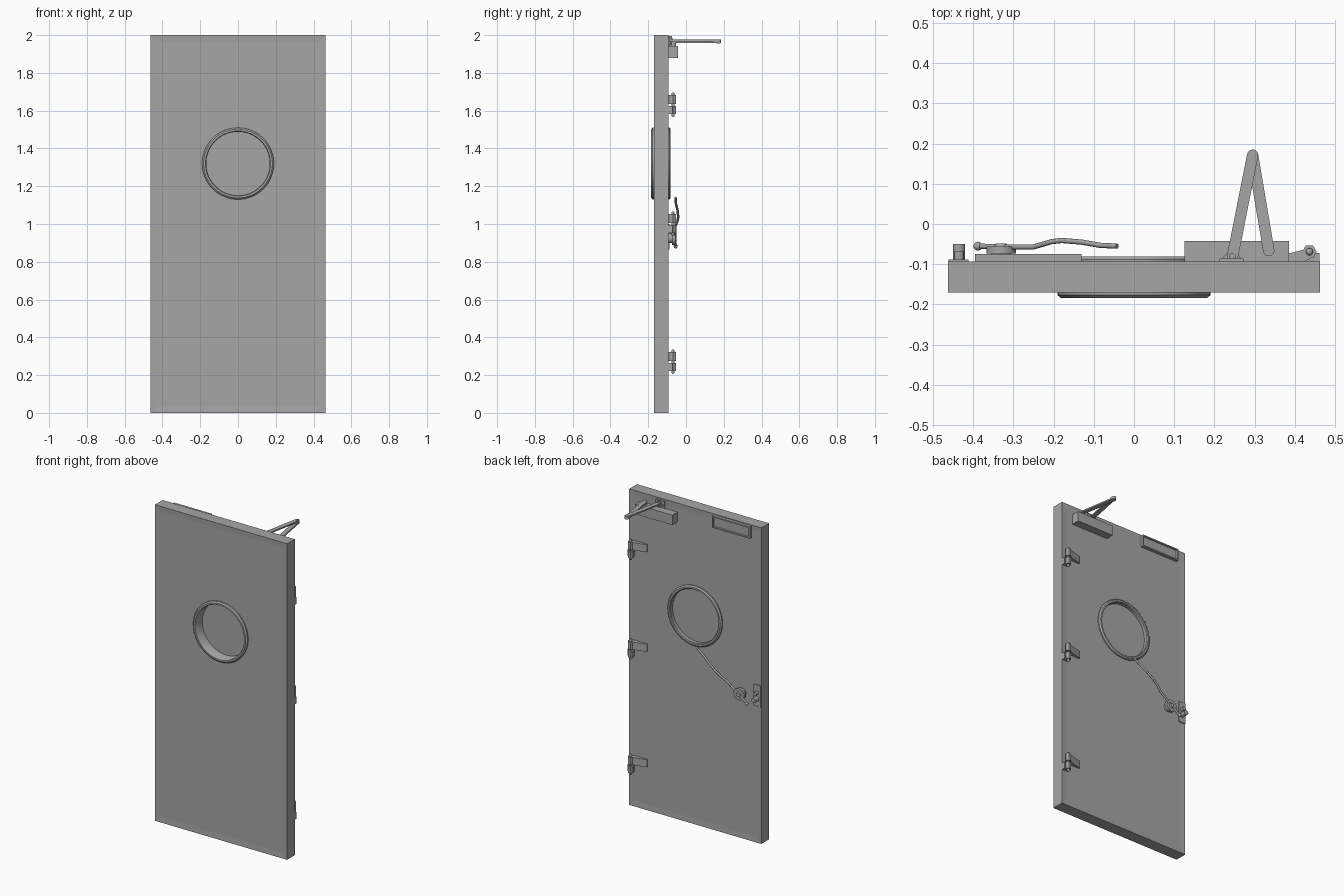
import bpy, bmesh, math
from mathutils import Vector, Matrix

if "Cube" in bpy.data.objects:
    bpy.data.objects.remove(bpy.data.objects["Cube"])

grey = bpy.data.materials.new("steel grey")
grey.diffuse_color = (0.38, 0.38, 0.38, 1)
grey.use_nodes = True
grey.node_tree.nodes["Principled BSDF"].inputs["Base Color"].default_value = grey.diffuse_color


def finish(name, bm, smooth=False):
    bmesh.ops.recalc_face_normals(bm, faces=bm.faces)
    me = bpy.data.meshes.new(name)
    bm.to_mesh(me)
    bm.free()
    me.materials.append(grey)
    ob = bpy.data.objects.new(name, me)
    bpy.context.collection.objects.link(ob)
    if smooth:
        bpy.ops.object.select_all(action='DESELECT')
        ob.select_set(True)
        bpy.context.view_layer.objects.active = ob
        bpy.ops.object.shade_smooth_by_angle(angle=math.radians(35))
    return ob


def cube_bm(x0, x1, y0, y1, z0, z1):
    bm = bmesh.new()
    bmesh.ops.create_cube(bm, size=1)
    bmesh.ops.scale(bm, vec=(x1 - x0, y1 - y0, z1 - z0), verts=bm.verts)
    bmesh.ops.translate(bm, vec=((x0 + x1) / 2, (y0 + y1) / 2, (z0 + z1) / 2), verts=bm.verts)
    return bm


def box(name, *dims):
    return finish(name, cube_bm(*dims))


def rod(name, a, b, r, segs=24, r2=None):
    """Round bar from a to b."""
    a, b = Vector(a), Vector(b)
    bm = bmesh.new()
    rot = (b - a).to_track_quat('Z', 'Y').to_matrix().to_4x4()
    bmesh.ops.create_cone(bm, cap_ends=True, segments=segs, radius1=r, radius2=r if r2 is None else r2,
                          depth=(b - a).length, matrix=Matrix.Translation((a + b) / 2) @ rot)
    return finish(name, bm, True)


def ball(name, c, r):
    bm = bmesh.new()
    bmesh.ops.create_uvsphere(bm, u_segments=16, v_segments=10, radius=r, matrix=Matrix.Translation(c))
    return finish(name, bm, True)


def prism(name, pts, z0, z1, smooth=False):
    """Outline in plan, extruded upward."""
    bm = bmesh.new()
    f = bm.faces.new([bm.verts.new((x, y, z0)) for x, y in pts])
    top = bmesh.ops.extrude_face_region(bm, geom=[f])['geom']
    bmesh.ops.translate(bm, vec=(0, 0, z1 - z0), verts=[v for v in top if isinstance(v, bmesh.types.BMVert)])
    return finish(name, bm, smooth)


def flat_arm(name, a, b, w, z0, z1):
    """Flat bar with rounded ends."""
    a, b = Vector(a), Vector(b)
    ang = math.atan2(b.y - a.y, b.x - a.x)
    pts = []
    for c, start in ((b, ang - math.pi / 2), (a, ang + math.pi / 2)):
        for i in range(9):
            t = start + math.pi * i / 8
            pts.append((c.x + w * math.cos(t), c.y + w * math.sin(t)))
    return prism(name, pts, z0, z1, True)


BACK = -0.093
WIN_Z = 1.32

# Door slab with shallow recessed faces and a round window hole
bm = cube_bm(-0.4625, 0.4625, -0.17, BACK, 0, 2)
bm.normal_update()
sides = [f for f in bm.faces if abs(f.normal.y) > 0.9]
bmesh.ops.inset_individual(bm, faces=sides, thickness=0.05, depth=-0.002)
slab = finish("door_slab", bm)
cutter = rod("window_cutter", (0, -0.3, WIN_Z), (0, 0.1, WIN_Z), 0.176, 64)
cutter.hide_render = True
cutter.hide_viewport = True
cut = slab.modifiers.new("window hole", 'BOOLEAN')
cut.object = cutter
cut.operation = 'DIFFERENCE'
cut.solver = 'EXACT'

# Round window frame: rounded profile spun about the window axis
profile = [(0.168, -0.178), (0.172, -0.184), (0.182, -0.184), (0.190, -0.177), (0.190, -0.168),
           (0.178, -0.168), (0.178, -0.095), (0.190, -0.095), (0.190, -0.088), (0.182, -0.081),
           (0.172, -0.081), (0.168, -0.086)]
bm = bmesh.new()
vs = [bm.verts.new((r, y, WIN_Z)) for r, y in profile]
es = [bm.edges.new((vs[i], vs[(i + 1) % len(vs)])) for i in range(len(vs))]
bmesh.ops.spin(bm, geom=vs + es, cent=(0, 0, WIN_Z), axis=(0, 1, 0), angle=2 * math.pi, steps=64)
bmesh.ops.remove_doubles(bm, verts=bm.verts, dist=0.0005)
finish("window_frame", bm, True)
rod("window_pane", (0, -0.117, WIN_Z), (0, -0.107, WIN_Z), 0.172, 64)

# Sign plate with raised border near the top
bm = cube_bm(-0.395, -0.13, BACK, -0.074, 1.92, 1.995)
bm.normal_update()
face = [f for f in bm.faces if f.normal.y > 0.9]
bmesh.ops.inset_individual(bm, faces=face, thickness=0.011, depth=0)
bmesh.ops.inset_individual(bm, faces=face, thickness=0.003, depth=-0.007)
finish("top_plate", bm)

# Door closer: body, spindle, two flat arms and wall shoe
box("closer_body", 0.125, 0.385, BACK, -0.042, 1.88, 1.943)
rod("closer_spindle", (0.335, -0.066, 1.94), (0.335, -0.066, 1.962), 0.012)
flat_arm("closer_main_arm", (0.335, -0.066), (0.295, 0.171), 0.014, 1.958, 1.967)
flat_arm("closer_link_arm", (0.245, -0.08), (0.295, 0.171), 0.014, 1.967, 1.976)
rod("closer_elbow_pin", (0.295, 0.171, 1.956), (0.295, 0.171, 1.978), 0.009)
prism("closer_shoe", [(0.212, BACK), (0.272, BACK), (0.256, -0.072), (0.232, -0.072)], 1.955, 1.967)
box("closer_shoe_plate", 0.212, 0.272, BACK, -0.086, 1.945, 1.99)
rod("closer_shoe_pin", (0.245, -0.08, 1.95), (0.245, -0.08, 1.985), 0.008)

# Hinges
KX, KY = 0.436, -0.069
for i, z in enumerate((0.27, 1.0, 1.63)):
    n = f"hinge_{i + 1}_"
    hexagon = [(KX + 0.018 * math.cos(k * math.pi / 3), KY + 0.018 * math.sin(k * math.pi / 3)) for k in range(6)]
    prism(n + "upper_knuckle", hexagon, z + 0.005, z + 0.053)
    prism(n + "lower_knuckle", hexagon, z - 0.047, z - 0.005)
    prism(n + "leaf", [(0.335, BACK), (0.425, BACK), (0.445, -0.082), (0.44, -0.06),
                       (0.422, -0.064), (0.345, -0.083), (0.335, -0.086)], z + 0.005, z + 0.053)
    box(n + "frame_lug", 0.425, 0.4615, BACK, -0.072, z - 0.047, z - 0.005)
    rod(n + "pin", (KX, KY, z - 0.056), (KX, KY, z + 0.06), 0.008, 16)
    for s in (-1, 1):
        ball(n + ("pin_top" if s > 0 else "pin_bottom"), (KX, KY, z + 0.002 + s * 0.056), 0.009)

# Lever handle: hub, bent bar and knob
HX, HZ = -0.33, 0.925
rod("handle_base", (HX, BACK, HZ), (HX, -0.071, HZ), 0.026, 32)
rod("handle_hub", (HX, -0.073, HZ), (HX, -0.056, HZ), 0.037, 32)
rod("handle_hub_cap", (HX, -0.056, HZ), (HX, -0.049, HZ), 0.017, 24, 0.013)
curve = bpy.data.curves.new("lever_bar", 'CURVE')
curve.dimensions = '3D'
curve.bevel_depth = 0.0065
curve.bevel_resolution = 2
curve.use_fill_caps = True
sp = curve.splines.new('POLY')
path = [(-0.388, -0.055), (-0.33, -0.057), (-0.25, -0.057), (-0.205, -0.044), (-0.18, -0.041), (-0.13, -0.045),
        (-0.085, -0.053), (-0.042, -0.055)]
sp.points.add(len(path) - 1)
for p, (x, y) in zip(sp.points, path):
    p.co = (x, y, HZ + (x - HX) * 0.745, 1)
sp.use_smooth = True
curve.materials.append(grey)
bpy.context.collection.objects.link(bpy.data.objects.new("lever_bar", curve))
ball("lever_knob", (-0.388, -0.055, 0.882), 0.011)

# Strike plate and catch rollers
box("strike_plate", -0.4615, -0.412, BACK, -0.088, 0.865, 1.0)
rod("catch_roller", (-0.435, BACK, 0.915), (-0.435, -0.05, 0.915), 0.015)
rod("catch_stud", (-0.435, BACK, 0.95), (-0.435, -0.068, 0.95), 0.012)
